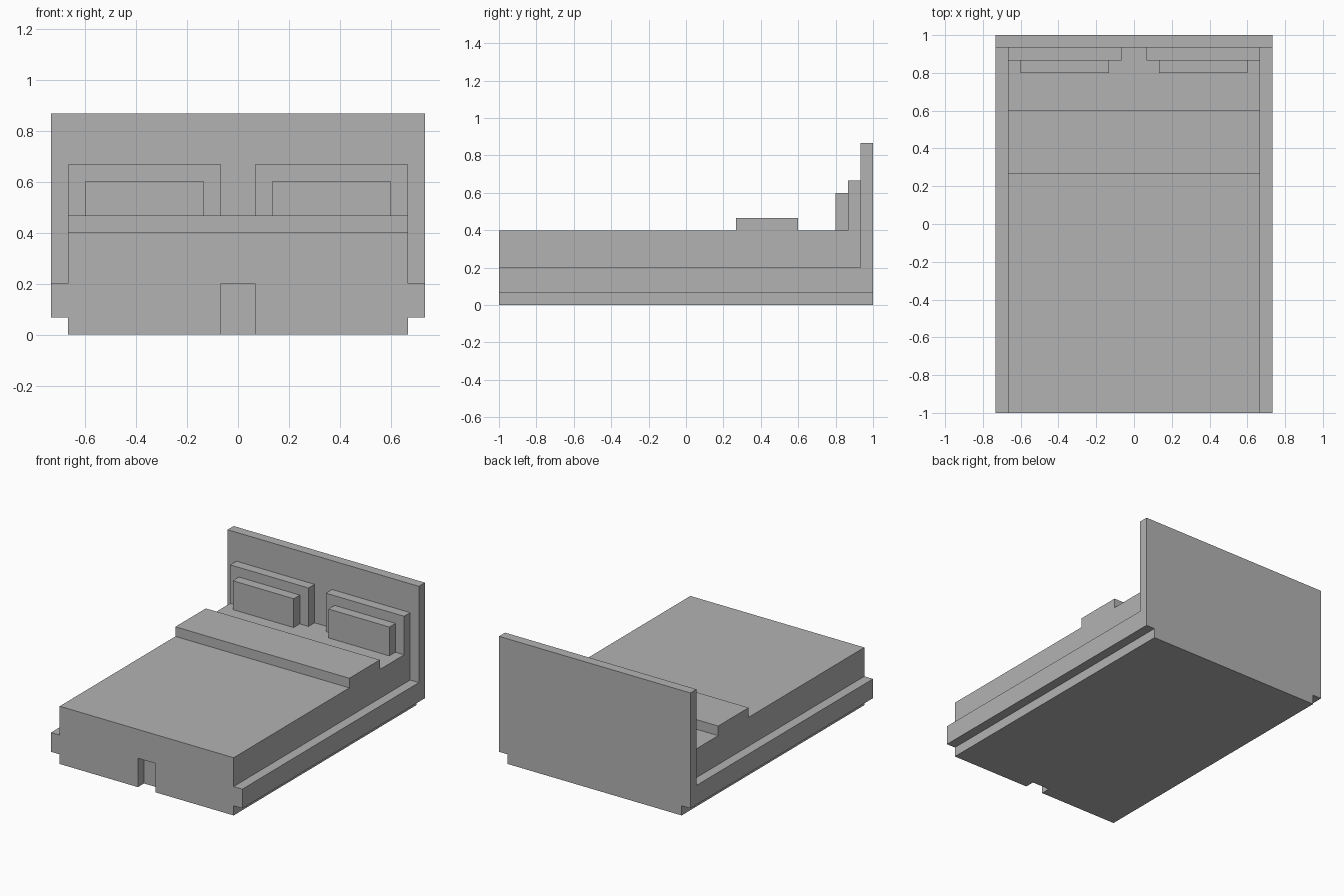
import bpy
import bmesh

default = bpy.data.objects.get("Cube")
if default:
    bpy.data.objects.remove(default, do_unlink=True)

U = 1 / 15  # building module: every size is a whole number of these

GREY = (0.45, 0.45, 0.45, 1)
grey = bpy.data.materials.new("plain_grey")
grey.use_nodes = True
grey.diffuse_color = GREY
grey.node_tree.nodes["Principled BSDF"].inputs["Base Color"].default_value = GREY


def extrude_profile(name, profile, x0, x1):
    """Extrude a side profile of (y, z) points along x, all in modules."""
    bm = bmesh.new()
    face = bm.faces.new([bm.verts.new((x0 * U, y * U, z * U)) for y, z in profile])
    out = bmesh.ops.extrude_face_region(bm, geom=[face])
    moved = [v for v in out["geom"] if isinstance(v, bmesh.types.BMVert)]
    bmesh.ops.translate(bm, verts=moved, vec=((x1 - x0) * U, 0, 0))
    bmesh.ops.recalc_face_normals(bm, faces=bm.faces)
    mesh = bpy.data.meshes.new(name)
    bm.to_mesh(mesh)
    bm.free()
    mesh.materials.append(grey)
    obj = bpy.data.objects.new(name, mesh)
    bpy.context.collection.objects.link(obj)
    return obj


def box(name, x, y, z):
    profile = [(y[0], z[0]), (y[1], z[0]), (y[1], z[1]), (y[0], z[1])]
    return extrude_profile(name, profile, *x)


# Mattress block with the low plinth running under the headboard
body = extrude_profile(
    "mattress_and_plinth",
    [(-15, 0), (15, 0), (15, 1), (14, 1), (14, 6), (-15, 6)], -10, 10)

# Shallow notch in the middle of the foot end
cutter = box("notch_cutter", (-1, 1), (-16, -14), (-1, 3))
cutter.hide_render = True
cutter.hide_set(True)
notch = body.modifiers.new("foot_notch", "BOOLEAN")
notch.operation = "DIFFERENCE"
notch.solver = "EXACT"
notch.object = cutter
bpy.context.view_layer.objects.active = body
bpy.ops.object.modifier_apply(modifier=notch.name)
bpy.data.objects.remove(cutter, do_unlink=True)

# Headboard and folded blanket
box("headboard", (-11, 11), (14, 15), (1, 13))
box("folded_blanket", (-10, 10), (4, 9), (6, 7))

# Side rails and pillows, mirrored left and right
for side, s in (("left", 1), ("right", -1)):
    def span(a, b):
        return sorted((s * a, s * b))

    box(f"{side}_side_rail", span(10, 11), (-15, 14), (1, 3))
    box(f"{side}_large_pillow", span(1, 10), (13, 14), (6, 10))
    box(f"{side}_small_pillow", span(2, 9), (12, 13), (6, 9))
